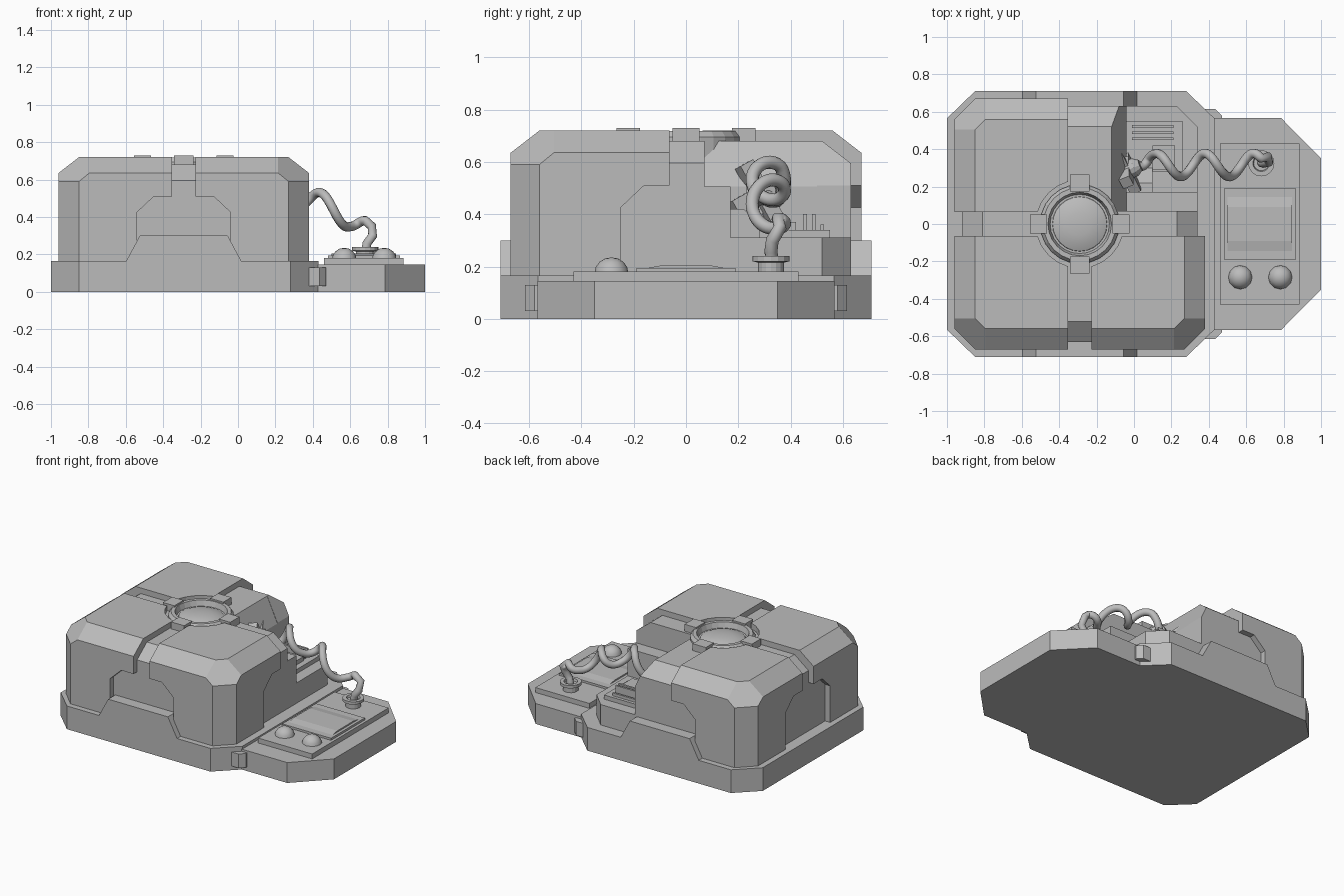
import bpy, bmesh, math
from mathutils import Vector, Matrix

if "Cube" in bpy.data.objects:
    bpy.data.objects.remove(bpy.data.objects["Cube"], do_unlink=True)

grey = bpy.data.materials.new("plain_grey")
grey.use_nodes = True
grey.diffuse_color = (0.5, 0.5, 0.5, 1)
grey.node_tree.nodes["Principled BSDF"].inputs["Base Color"].default_value = (0.5, 0.5, 0.5, 1)
CX = -0.29  # centre of the main housing


def finish(name, bm, smooth=False):
    bmesh.ops.recalc_face_normals(bm, faces=bm.faces[:])
    me = bpy.data.meshes.new(name)
    bm.to_mesh(me)
    bm.free()
    me.materials.append(grey)
    ob = bpy.data.objects.new(name, me)
    bpy.context.collection.objects.link(ob)
    if smooth:
        bpy.ops.object.select_all(action='DESELECT')
        ob.select_set(True)
        bpy.context.view_layer.objects.active = ob
        bpy.ops.object.shade_smooth_by_angle(angle=math.radians(40))
    return ob


def prism(name, pts, axis, a, b):
    """Extrude a 2D outline along an axis from a to b."""
    place = {'x': lambda u, v, t: (t, u, v), 'y': lambda u, v, t: (u, t, v),
             'z': lambda u, v, t: (u, v, t)}[axis]
    bm = bmesh.new()
    lo = [bm.verts.new(place(u, v, a)) for u, v in pts]
    hi = [bm.verts.new(place(u, v, b)) for u, v in pts]
    bm.faces.new(lo)
    bm.faces.new(hi)
    n = len(pts)
    for i in range(n):
        j = (i + 1) % n
        bm.faces.new((lo[i], lo[j], hi[j], hi[i]))
    return finish(name, bm)


def box(name, x, y, z):
    return prism(name, [(x[0], y[0]), (x[1], y[0]), (x[1], y[1]), (x[0], y[1])], 'z', *z)


def lathe(name, profile, loc, seg=24, smooth=False):
    """Spin a radius/height profile around a vertical axis."""
    bm = bmesh.new()
    vs = [bm.verts.new((r, 0, z)) for r, z in profile]
    es = [bm.edges.new(p) for p in zip(vs, vs[1:])]
    bmesh.ops.spin(bm, geom=vs + es, cent=(0, 0, 0), axis=(0, 0, 1),
                   angle=math.tau, steps=seg, use_duplicate=False)
    bmesh.ops.remove_doubles(bm, verts=bm.verts[:], dist=1e-4)
    bmesh.ops.translate(bm, verts=bm.verts[:], vec=loc)
    return finish(name, bm, smooth)


def chamfered_block(name, half, top):
    """Box with cut vertical corners, top edges and top corners."""
    bm = bmesh.new()
    c = 0.11
    for sx in (-1, 1):
        for sy in (-1, 1):
            for u, v, z in ((half, half - c, 0.1), (half, half - c, top - 0.13),
                            (half, half - 0.165, top - 0.085), (half - c, half - 0.165, top)):
                bm.verts.new((CX + sx * u, sy * v, z))
                bm.verts.new((CX + sx * v, sy * u, z))
    res = bmesh.ops.convex_hull(bm, input=bm.verts[:])
    bmesh.ops.dissolve_limit(bm, angle_limit=math.radians(3), verts=bm.verts[:], edges=bm.edges[:])
    return finish(name, bm)


def carve(ob, cutters):
    for cut in cutters:
        cut.hide_render = True
        m = ob.modifiers.new("cut", 'BOOLEAN')
        m.operation, m.solver, m.object = 'DIFFERENCE', 'EXACT', cut
    bpy.context.view_layer.update()
    dg = bpy.context.evaluated_depsgraph_get()
    me = bpy.data.meshes.new_from_object(ob.evaluated_get(dg))
    ob.modifiers.clear()
    ob.data = me
    for cut in cutters:
        bpy.data.objects.remove(cut, do_unlink=True)


# Main base with raised skirts front and back
prism("base", [(-1, -.565), (-.85, -.71), (.28, -.71), (.43, -.565),
               (.43, .565), (.28, .71), (-.85, .71), (-1, .565)], 'z', 0, .165)
for label, s in (("front", -1), ("back", 1)):
    prism(label + "_skirt", [(CX - .31, .16), (CX + .31, .16), (CX + .235, .3), (CX - .235, .3)],
          'y', s * .6, s * .71)

# Outer armour: cross grooves, flared recesses, missing rear corner, round hole
half = [(.063, 1), (.063, .51), (.16, .51), (.25, .425), (.25, 0)]
arch = half + [(-u, v) for u, v in reversed(half)]
armour = chamfered_block("armour", .67, .72)
carve(armour, [
    prism("cut_y", [(CX + u, v) for u, v in arch], 'y', -1, 1),
    prism("cut_x", arch, 'x', -2, 1),
    box("cut_corner", (CX + .05, 1), (.05, 1), (0, 1)),
    lathe("cut_hole", [(0, .6), (.235, .6), (.235, .9), (0, .9)], (CX, 0, 0), 24)])

# Inner core with an open equipment bay
core = chamfered_block("core", .63, .68)
carve(core, [
    prism("cut_bay", [(-.04, .31), (1, .31), (1, 1), (-.27, 1), (-.04, .51)], 'y', .17, 1),
    prism("cut_shelf", [(-.04, .505), (1, .505), (1, 1), (-.27, 1)], 'y', .07, .5)])

# Round hatch, lens and four clamps
lathe("hatch_ring", [(0, .5), (.212, .5), (.212, .695), (.195, .718), (.17, .718),
                     (.155, .67), (0, .67)], (CX, 0, 0))
lathe("hatch_lens", [(.15, .67), (.145, .685), (.11, .7), (.06, .709), (0, .712)], (CX, 0, 0), 24, True)
for i in range(4):
    clamp = box("hatch_clamp_%d" % (i + 1), (.175, .265), (-.052, .052), (.66, .729))
    clamp.data.transform(Matrix.Translation((CX, 0, 0)) @ Matrix.Rotation(i * math.pi / 2, 4, 'Z'))

# Equipment in the bay
box("bay_plate", (-.04, .26), (.28, .55), (.3, .34))
box("bay_block", (.1, .22), (.29, .42), (.33, .37))
for i in range(3):
    y = .455 + i * .033
    box("bay_fin_%d" % (i + 1), (-.01, .21), (y - .007, y + .007), (.33, .4 if i < 2 else .36))
prism("bay_ramp", [(.165, .3), (.3, .3), (.3, .34), (.22, .42), (.165, .42)], 'x', -.05, .1)

# Cable plug with prongs, tilted toward the console
aim = Vector((.75, .3, .15)).to_track_quat('Z', 'Y').to_matrix().to_4x4()
pose = Matrix.Translation((-.03, .29, .48)) @ aim
hub = lathe("plug_hub", [(0, -.06), (.05, -.06), (.05, .04), (.03, .07), (0, .07)], (0, 0, 0), 12)
hub.data.transform(pose)
for i in range(4):
    prong = box("plug_prong_%d" % (i + 1), (.03, .13), (-.03, .03), (-.045, .015))
    prong.data.transform(pose @ Matrix.Rotation(math.pi * (i / 2 + .15), 4, 'Z'))
box("plug_mount", (-.14, -.03), (.23, .36), (.4, .52))

# Coiled cable
axis = [(.02, .47), (.15, .54), (.3, .525), (.45, .465), (.6, .4), (.68, .33)]


def axis_height(x):
    for (x0, z0), (x1, z1) in zip(axis, axis[1:]):
        if x <= x1:
            return z0 + (z1 - z0) * (x - x0) / (x1 - x0)
    return axis[-1][1]


path = []
steps = 90
for i in range(steps + 1):
    x = .02 + .66 * i / steps
    a = math.tau * (x - .38) / .26
    r = .062 * min(1, (x - .02) / .06)
    path.append((x, .315 + r * math.cos(a), axis_height(x) + r * math.sin(a)))
path += [(.715, .36, .35), (.72, .33, .3), (.69, .325, .26), (.68, .33, .2)]
curve = bpy.data.curves.new("cable", 'CURVE')
curve.dimensions = '3D'
curve.bevel_depth = .025
curve.bevel_resolution = 3
curve.use_fill_caps = True
spline = curve.splines.new('POLY')
spline.points.add(len(path) - 1)
for p, co in zip(spline.points, path):
    p.co = (*co, 1)
spline.use_smooth = True
curve.materials.append(grey)
bpy.context.collection.objects.link(bpy.data.objects.new("cable", curve))

# Side console with panel, screen, buttons and cable socket
prism("console", [(.42, -.568), (.785, -.568), (1, -.35), (1, .35), (.785, .568), (.42, .568)],
      'z', 0, .145)
box("console_panel", (.46, .885), (-.43, .43), (.14, .18))
box("screen_frame", (.48, .865), (-.19, .19), (.17, .195))
prism("screen", [(-.17, .19), (.17, .19), (.09, .205), (-.09, .205)], 'x', .5, .845)
for i, x in enumerate((.568, .782)):
    dome = [(.065 * math.cos(t * math.pi / 8), .175 + .06 * math.sin(t * math.pi / 8)) for t in range(5)]
    lathe("button_%d" % (i + 1), dome, (x, -.285, 0), 12, True)
lathe("cable_socket", [(0, .17), (.05, .17), (.05, .215), (.07, .22), (.07, .24),
                       (.045, .24), (.04, .225), (0, .225)], (.68, .325, 0), 16)

# Hinge brackets joining base and console
for label, s in (("front", -1), ("back", 1)):
    prism(label + "_hinge", [(.37, s * .5), (.37, s * .615), (.435, s * .615), (.47, s * .58), (.47, s * .5)],
          'z', .03, .13)
